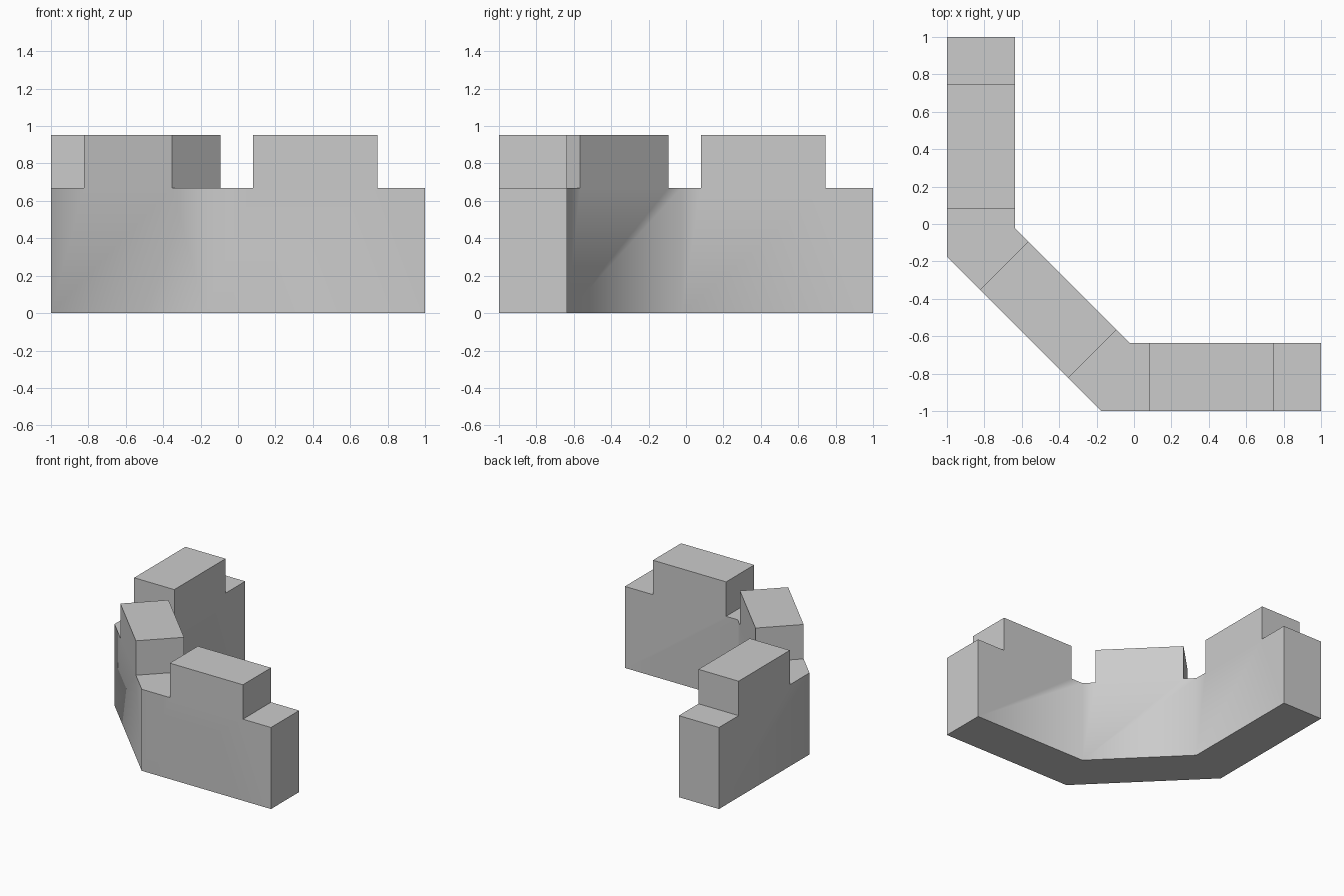
import bpy, bmesh, math
from mathutils import Vector

if "Cube" in bpy.data.objects:
    bpy.data.objects.remove(bpy.data.objects["Cube"], do_unlink=True)

WALL, TOP = 0.67, 0.953

stone = bpy.data.materials.new("stone_grey")
stone.use_nodes = True
stone.diffuse_color = (0.6, 0.6, 0.6, 1)
stone.node_tree.nodes["Principled BSDF"].inputs["Base Color"].default_value = (0.6, 0.6, 0.6, 1)
stone.node_tree.nodes["Principled BSDF"].inputs["Roughness"].default_value = 0.8

bm = bmesh.new()


def face(points):
    bm.faces.new([bm.verts.new(p) for p in points])


def stepped_side(line):
    """Top outline of one side: wall, raised merlon, wall."""
    heights = [(0, WALL), (1, WALL), (1, TOP), (2, TOP), (2, WALL), (3, WALL)]
    return [Vector((*line[i], z)) for i, z in heights]


def ground(p):
    return Vector((p.x, p.y, 0))


def panel(outer, inner):
    """One straight stretch of wall with a merlon."""
    o, i = stepped_side(outer), stepped_side(inner)
    for side in (o, i):
        face(side + [ground(side[-1]), ground(side[0])])
    for k in range(len(o) - 1):
        face([o[k], o[k + 1], i[k + 1], i[k]])
    face([ground(p) for p in (o[0], o[-1], i[-1], i[0])])
    return o, i


def swap(line):
    return [(y, x) for x, y in line]


# Straight wing, and the same wing reflected across the diagonal
stations = (1, 0.745, 0.08)
outer = [(x, -1) for x in stations] + [(-0.175, -1)]
inner = [(x, -0.635) for x in stations] + [(-0.025, -0.635)]
for o, i in ((outer, inner), (swap(outer), swap(inner))):
    a, b = panel(o, i)
    face([a[0], b[0], ground(b[0]), ground(a[0])])

# Diagonal corner wall
panel([outer[-1], (-0.352, -0.823), (-0.823, -0.352), swap(outer)[-1]],
      [inner[-1], (-0.094, -0.566), (-0.566, -0.094), swap(inner)[-1]])

bmesh.ops.remove_doubles(bm, verts=bm.verts, dist=0.0005)
bmesh.ops.recalc_face_normals(bm, faces=bm.faces)
mesh = bpy.data.meshes.new("corner_battlement")
bm.to_mesh(mesh)
bm.free()
mesh.materials.append(stone)
wall = bpy.data.objects.new("corner_battlement", mesh)
bpy.context.collection.objects.link(wall)

# Soft shading round the shallow bends, crisp square edges
bpy.context.view_layer.objects.active = wall
wall.select_set(True)
bpy.ops.object.shade_smooth_by_angle(angle=math.radians(60))
